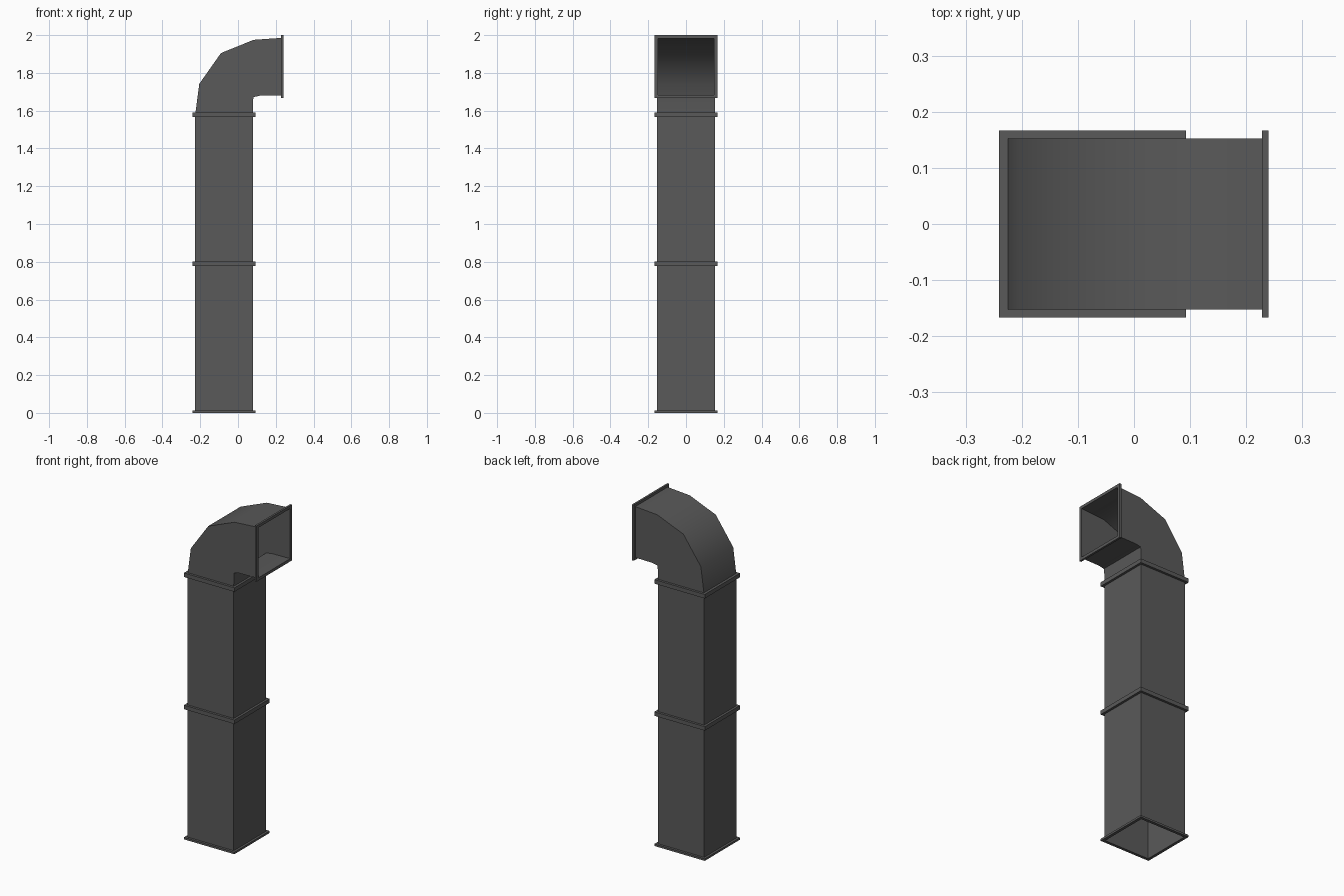
import bpy, bmesh, math

if "Cube" in bpy.data.objects:
    bpy.data.objects.remove(bpy.data.objects["Cube"])

CX, H, F = -0.074, 0.1525, 0.1665   # duct axis, duct half width, flange half width
T, WALL = 0.012, 0.003              # flange and sheet thickness
OUT_Z, END_X = 1.8335, 0.24         # outlet axis height, outlet face
SECTION = 0.7895

metal = bpy.data.materials.new("dark_sheet_metal")
metal.diffuse_color = (0.1, 0.1, 0.1, 1)
metal.use_nodes = True
metal.node_tree.nodes["Principled BSDF"].inputs["Base Color"].default_value = metal.diffuse_color


def finish(name, bm):
    bmesh.ops.recalc_face_normals(bm, faces=bm.faces)
    me = bpy.data.meshes.new(name)
    bm.to_mesh(me)
    bm.free()
    ob = bpy.data.objects.new(name, me)
    bpy.context.collection.objects.link(ob)
    me.materials.append(metal)
    return ob


def loft(name, stations, half_y, closed=False):
    """Join rectangles; each station is an (outer xz, inner xz, half_y scale) cut."""
    bm = bmesh.new()
    rings = []
    for (a, b, inset) in stations:
        w = half_y - inset
        rings.append([bm.verts.new((p[0], y, p[1]))
                      for p, y in ((a, -w), (b, -w), (b, w), (a, w))])
    pairs = list(zip(rings, rings[1:]))
    if closed:
        pairs.append((rings[-1], rings[0]))
    for r, s in pairs:
        for i in range(4):
            j = (i + 1) % 4
            bm.faces.new((r[i], r[j], s[j], s[i]))
    return finish(name, bm)


def duct(name, cuts):
    """Thin walled open tube: outside skin, then back along the inside skin."""
    inner = []
    for a, b in reversed(cuts):
        d = math.dist(a, b)
        dx, dz = (b[0] - a[0]) / d * WALL, (b[1] - a[1]) / d * WALL
        inner.append(((a[0] + dx, a[1] + dz), (b[0] - dx, b[1] - dz), WALL))
    return loft(name, [(a, b, 0) for a, b in cuts] + inner, H, True)


def flange(name, pos, vertical):
    """Square frame around the duct, starting at pos along the duct axis."""
    st = []
    for half, p in ((F, pos), (F, pos + T), (H - WALL, pos + T), (H - WALL, pos)):
        if vertical:
            st.append(((CX - half, p), (CX + half, p), F - half))
        else:
            st.append(((p, OUT_Z + half), (p, OUT_Z - half), F - half))
    return loft(name, st, F, True)


# Straight sections with a flange at each end
for k, name in enumerate(("lower", "upper")):
    z0, z1 = k * SECTION, (k + 1) * SECTION
    duct(name + "_duct", [((CX - H, z), (CX + H, z)) for z in (z0, z1)])
    flange(name + "_duct_bottom_flange", z0, True)
    flange(name + "_duct_top_flange", z1 - T, True)

# Elbow: outer and inner bend points
elbow = duct("elbow", [
    ((CX - H, 2 * SECTION), (CX + H, 2 * SECTION)),
    ((-0.205, 1.742), (0.079, 1.645)),
    ((-0.09, 1.905), (0.082, 1.672)),
    ((0.083, 1.975), (0.115, 1.679)),
    ((END_X, OUT_Z + H), (END_X, OUT_Z - H)),
])
bpy.context.view_layer.objects.active = elbow
elbow.select_set(True)
bpy.ops.object.shade_smooth_by_angle(angle=math.radians(35))
flange("elbow_bottom_flange", 2 * SECTION, True)
flange("elbow_outlet_flange", END_X - T, False)
